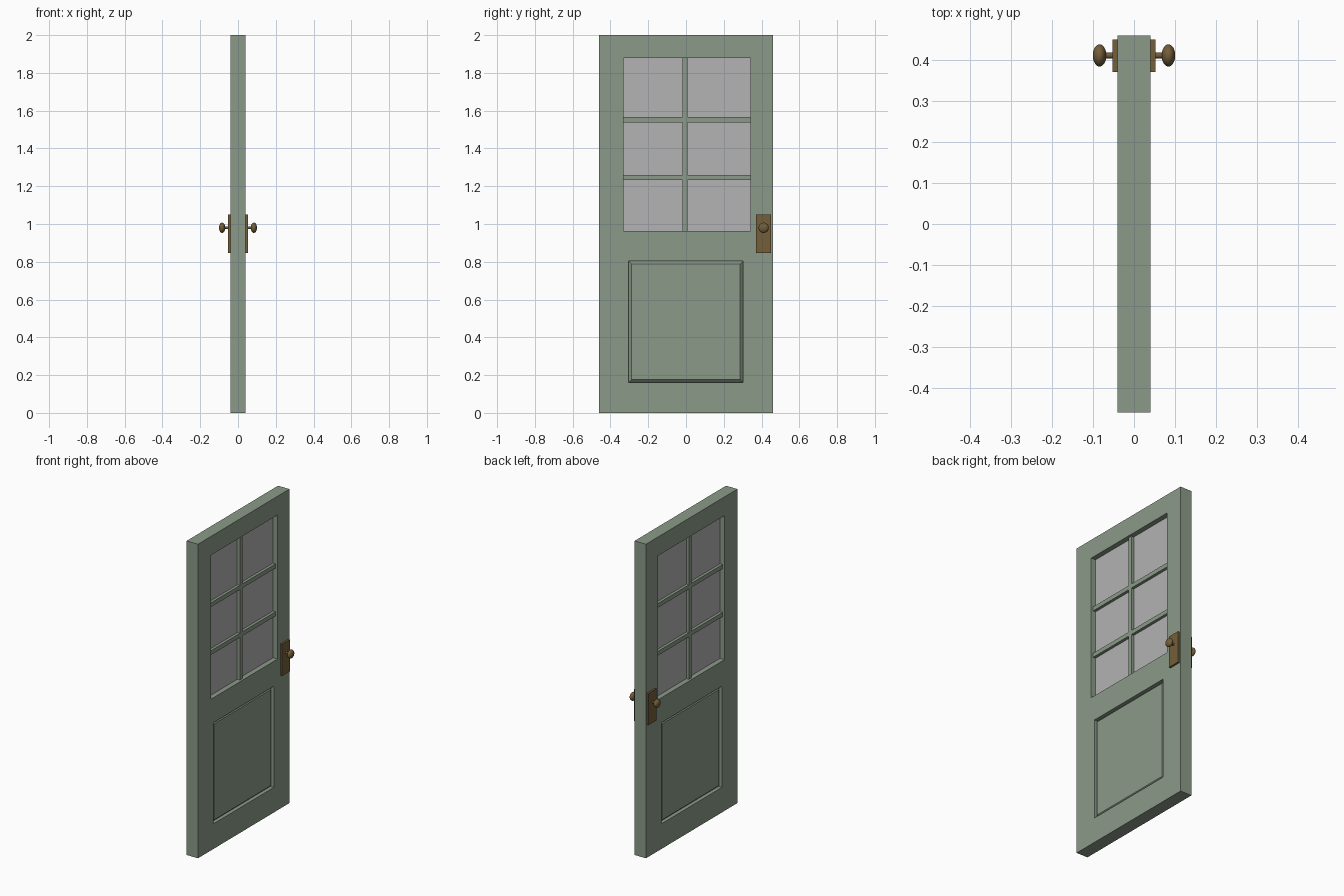
import bpy, bmesh, math
from mathutils import Matrix, Vector

if "Cube" in bpy.data.objects:
    bpy.data.objects.remove(bpy.data.objects["Cube"])


def material(name, rgb):
    lin = [((c / 255 + 0.055) / 1.055) ** 2.4 for c in rgb]
    m = bpy.data.materials.new(name)
    m.diffuse_color = (*lin, 1)
    m.use_nodes = True
    m.node_tree.nodes["Principled BSDF"].inputs["Base Color"].default_value = m.diffuse_color
    return m


GREEN = material("sage green paint", (139, 154, 136))
GREY = material("grey glass", (180, 179, 180))
BRASS = material("aged brass", (117, 94, 58))


def finish(bm, name, mat):
    bmesh.ops.recalc_face_normals(bm, faces=bm.faces)
    me = bpy.data.meshes.new(name)
    bm.to_mesh(me)
    bm.free()
    me.materials.append(mat)
    ob = bpy.data.objects.new(name, me)
    bpy.context.collection.objects.link(ob)
    return ob


def box(name, mat, x, y, z):
    bm = bmesh.new()
    size = Matrix.Diagonal((x[1] - x[0], y[1] - y[0], z[1] - z[0], 1))
    mid = Matrix.Translation((sum(x) / 2, sum(y) / 2, sum(z) / 2))
    bmesh.ops.create_cube(bm, size=1, matrix=mid @ size)
    return finish(bm, name, mat)


# Door leaf: grid of cells with the window left open, extruded to thickness
T = 0.04
ys = [-0.46, -0.331, -0.304, 0.303, 0.341, 0.46]
zs = [0, 0.16, 0.804, 0.963, 1.88, 2.0]
bm = bmesh.new()
v = [[bm.verts.new((T, y, z)) for z in zs] for y in ys]
for i in range(5):
    for j in range(5):
        if not (j == 3 and 1 <= i <= 3):
            bm.faces.new((v[i][j], v[i + 1][j], v[i + 1][j + 1], v[i][j + 1]))
ext = bmesh.ops.extrude_face_region(bm, geom=bm.faces[:], use_keep_orig=True)
new = [e for e in ext["geom"] if isinstance(e, bmesh.types.BMVert)]
bmesh.ops.translate(bm, verts=new, vec=(-2 * T, 0, 0))
bmesh.ops.recalc_face_normals(bm, faces=bm.faces)

# Lower panel on both sides: square-walled groove, then a bevelled raised field
mid = Vector((0, 0, 0.482))
panels = [f for f in bm.faces if abs(f.normal.x) > 0.9
          and abs(f.calc_center_median().z - mid.z) < 0.01
          and abs(f.calc_center_median().y) < 0.01]
for f in panels:
    n = f.normal.copy()
    top = bmesh.ops.extrude_discrete_faces(bm, faces=[f])["faces"][0]
    bmesh.ops.translate(bm, verts=top.verts[:], vec=n * -0.024)
    top.normal_update()
    bmesh.ops.inset_individual(bm, faces=[top], thickness=0.023, depth=0.016)
finish(bm, "door_leaf", GREEN)

# Glass and glazing bars
box("window_glass", GREY, (-0.008, 0.008), (-0.331, 0.341), (0.963, 1.88))
box("vertical_glazing_bar", GREEN, (-0.026, 0.026), (-0.019, 0.008), (0.963, 1.88))
for k, z in enumerate((1.247, 1.552)):
    box(f"horizontal_glazing_bar_{k + 1}", GREEN, (-0.026, 0.026),
        (-0.331, 0.341), (z - 0.0135, z + 0.0135))

# Handle plate, shank and knob on each side
KY, KZ = 0.411, 0.98
for side, s in (("right", 1), ("left", -1)):
    box(f"handle_plate_{side}", BRASS, sorted((s * 0.04, s * 0.052)),
        (0.371, 0.45), (0.847, 1.049))
    bm = bmesh.new()
    bmesh.ops.create_cone(bm, cap_ends=True, segments=24, radius1=0.0075, radius2=0.0075,
                          depth=0.03, matrix=Matrix.Translation((s * 0.062, KY, KZ))
                          @ Matrix.Rotation(math.pi / 2, 4, 'Y'))
    shank = finish(bm, f"knob_shank_{side}", BRASS)
    bm = bmesh.new()
    bmesh.ops.create_uvsphere(bm, u_segments=32, v_segments=16, radius=1,
                              matrix=Matrix.Translation((s * 0.084, KY, KZ))
                              @ Matrix.Diagonal((0.0165, 0.027, 0.027, 1))
                              @ Matrix.Rotation(math.pi / 2, 4, 'Y'))
    knob = finish(bm, f"knob_{side}", BRASS)
    for p in knob.data.polygons:
        p.use_smooth = True
    for p in shank.data.polygons:
        p.use_smooth = len(p.vertices) == 4
